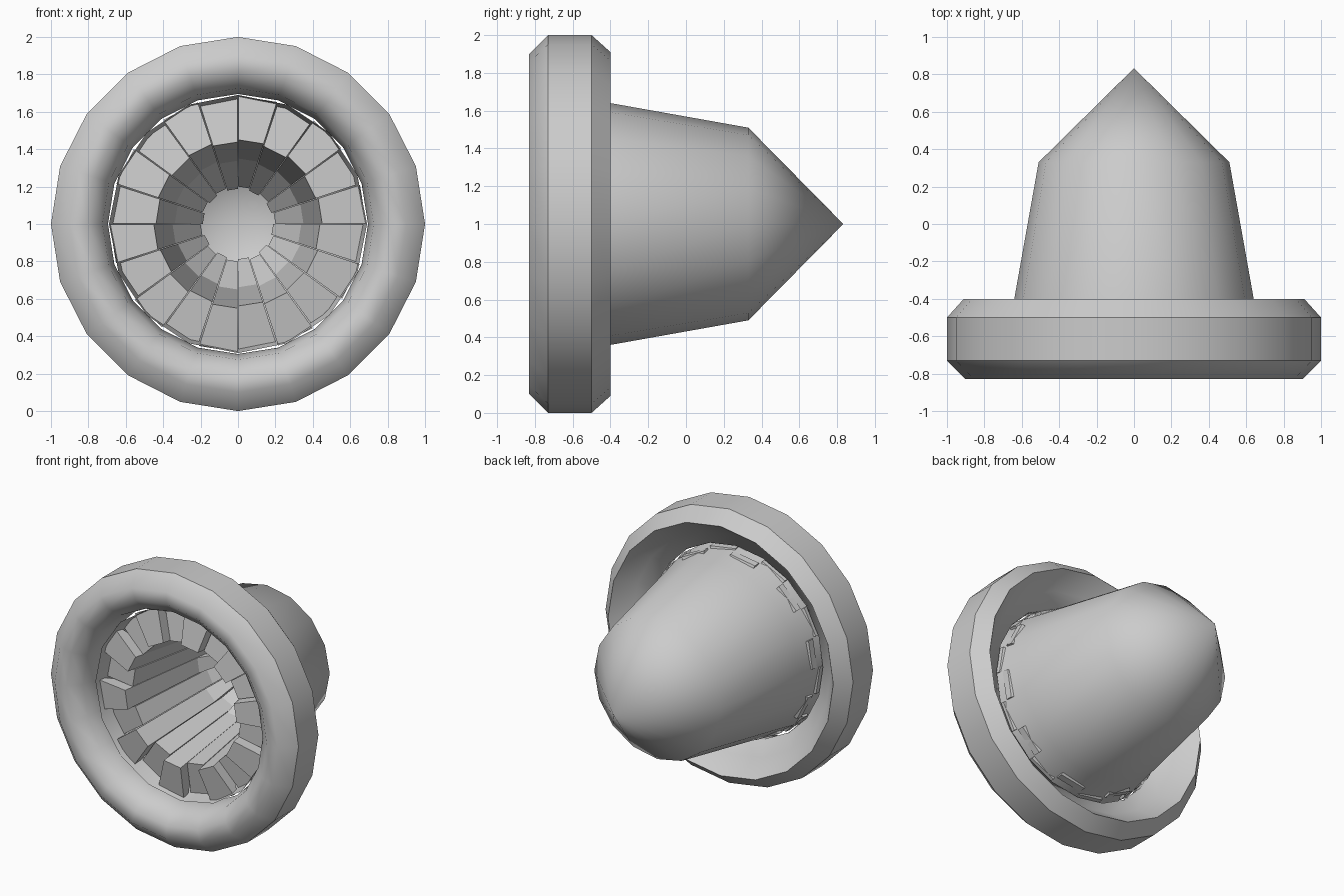
import bpy, bmesh
from math import sin, cos, pi, radians

if "Cube" in bpy.data.objects:
    bpy.data.objects.remove(bpy.data.objects["Cube"])

AXIS_Z = 1.0


def place(r, y, a):
    # point at radius r and angle a around the horizontal y axis
    return (r * cos(a), y, AXIS_Z + r * sin(a))


def finish(name, bm):
    bmesh.ops.recalc_face_normals(bm, faces=bm.faces)
    me = bpy.data.meshes.new(name)
    bm.to_mesh(me)
    bm.free()
    ob = bpy.data.objects.new(name, me)
    bpy.context.collection.objects.link(ob)
    return ob


def revolve(name, profile, sides, turn=0, closed=False, sharp=()):
    # smooth lathe; profile rows listed in sharp keep a hard edge
    bm = bmesh.new()
    rows = []
    for r, y in profile:
        if r == 0:
            rows.append([bm.verts.new(place(0, y, 0))] * sides)
        else:
            rows.append([bm.verts.new(place(r, y, radians(turn) + 2 * pi * i / sides))
                         for i in range(sides)])
    n = len(rows)
    for k in range(n if closed else n - 1):
        a, b = rows[k], rows[(k + 1) % n]
        for i in range(sides):
            j = (i + 1) % sides
            quad = list(dict.fromkeys([a[i], a[j], b[j], b[i]]))
            bm.faces.new(quad).smooth = True
    for k in sharp:
        for i in range(sides):
            bm.edges.get((rows[k][i], rows[k][(i + 1) % sides])).smooth = False
    return finish(name, bm)


# wide rounded rim with a hollow back
revolve("rim", [(1, -.50), (1, -.73), (.90, -.83), (.81, -.825), (.725, -.75), (.695, -.60),
                (.70, -.58), (.80, -.53), (.91, -.40)],
        20, closed=True, sharp=(0, 1, 8))

# pointed shell
revolve("pointed_shell", [(.69, -.66), (.64, -.40), (.51, .33), (0, .833)], 16)

# ring of stepped staves lining the inside, alternately shifted
bm = bmesh.new()
for i in range(20):
    odd = i % 2
    dy = .07 * odd
    dr = -.012 * odd
    profile = [(.685, -.62), (.45, -.66), (.35, .03), (.20, .26),
               (.40, .24), (.57, -.40), (.62, -.55), (.68, -.575)]
    sides = []
    for edge in (.3, 17.7):
        a = radians(18 * i + edge)
        sides.append([bm.verts.new(place(r + dr, y + dy, a)) for r, y in profile])
    lo, hi = sides
    bm.faces.new(lo)
    bm.faces.new(hi[::-1])
    for k in range(len(profile)):
        m = (k + 1) % len(profile)
        bm.faces.new((lo[k], hi[k], hi[m], lo[m]))
finish("inner_staves", bm)
